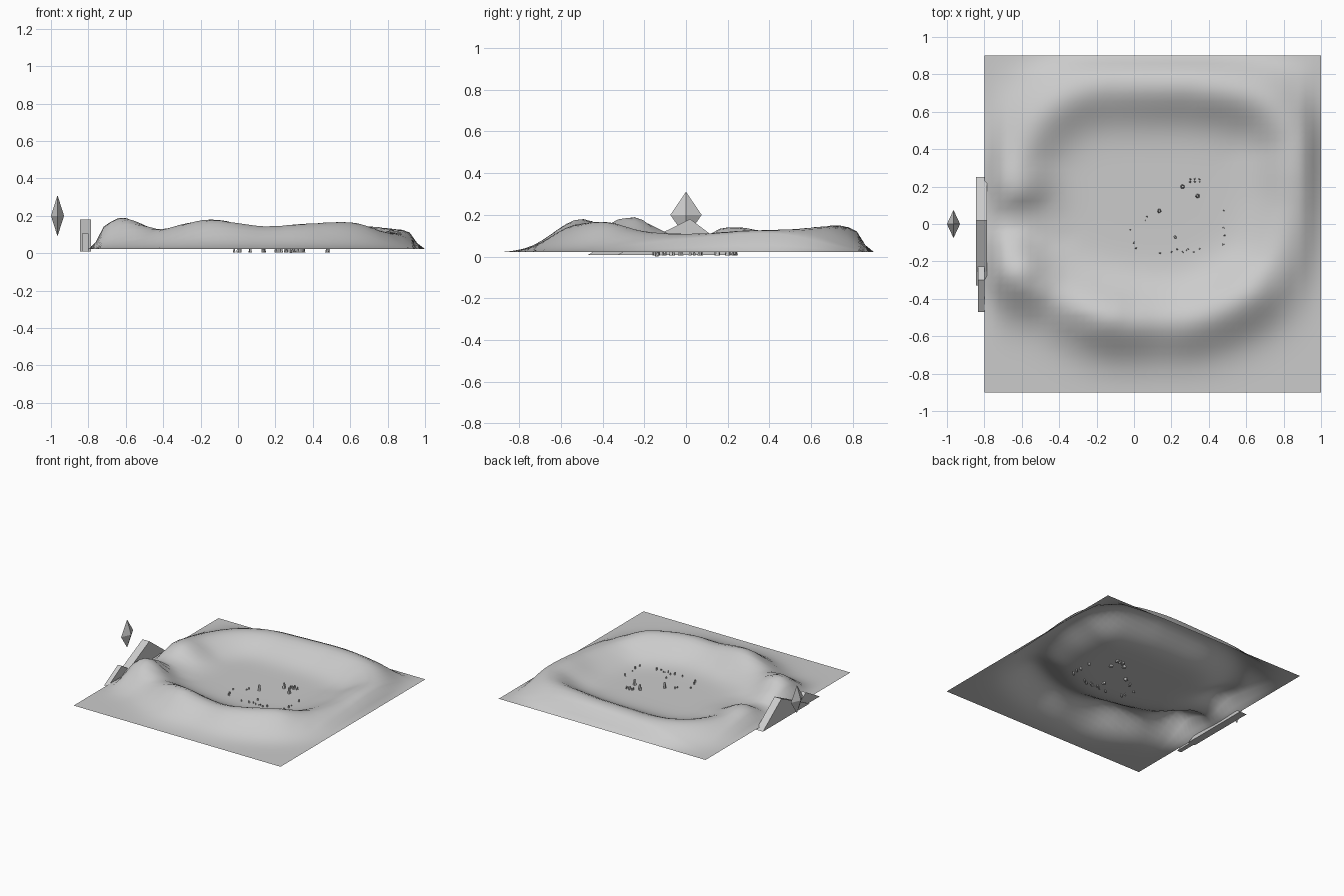
import bpy, bmesh, math, random
from mathutils import Vector

if "Cube" in bpy.data.objects:
    bpy.data.objects.remove(bpy.data.objects["Cube"])

random.seed(4)

# crest of the crater rim: x, y, height
CREST = [(-.62, -.25, .19), (-.42, -.38, .13), (-.15, -.5, .18), (.12, -.52, .145),
         (.35, -.5, .157), (.6, -.38, .165), (.75, -.2, .12), (.83, .05, .11),
         (.85, .28, .125), (.83, .48, .13), (.68, .66, .145), (.4, .73, .15),
         (.1, .74, .14), (-.25, .72, .13), (-.47, .6, .125), (-.6, .4, .12),
         (-.63, .2, .14), (-.64, 0, .07)]
BASE = .022


def crest_points(steps=8):
    pts, n = [], len(CREST)
    for i in range(n):
        a, b, c, d = (Vector(CREST[(i + k) % n]) for k in (-1, 0, 1, 2))
        for s in range(steps):
            t = s / steps
            pts.append(.5 * (2 * b + (c - a) * t + (2 * a - 5 * b + 4 * c - d) * t * t
                             + (3 * b - a - 3 * c + d) * t ** 3))
    return pts


RIM = crest_points()


def ground(x, y):
    c = min(RIM, key=lambda p: (p.x - x) ** 2 + (p.y - y) ** 2)
    d = math.hypot(c.x - x, c.y - y)
    edge = min(x + .8, 1 - x, y + .9, .9 - y)
    fade = max(0, min(1, edge / .09))
    fade = fade * fade * (3 - 2 * fade)
    return BASE + (c.z - BASE) * math.exp(-(d / .175) ** 2) * fade


def make_object(name, bm, smooth=False):
    bmesh.ops.recalc_face_normals(bm, faces=bm.faces)
    mesh = bpy.data.meshes.new(name)
    bm.to_mesh(mesh)
    bm.free()
    if smooth:
        mesh.polygons.foreach_set("use_smooth", [True] * len(mesh.polygons))
    obj = bpy.data.objects.new(name, mesh)
    bpy.context.collection.objects.link(obj)
    return obj


# crater terrain sheet
bm = bmesh.new()
bmesh.ops.create_grid(bm, x_segments=44, y_segments=44, size=.9)
for v in bm.verts:
    v.co.x += .1
    v.co.z = ground(v.co.x, v.co.y)
make_object("crater_terrain", bm, True)


# triangular slabs standing at the entrance
def slab(name, x0, x1, y0, y1, peak, top):
    bm = bmesh.new()
    face = bm.faces.new([bm.verts.new((x0, y, z)) for y, z in
                         ((y0, .008), (y1, .008), (peak, top))])
    ext = bmesh.ops.extrude_face_region(bm, geom=[face])
    for v in ext["geom"]:
        if isinstance(v, bmesh.types.BMVert):
            v.co.x = x1
    make_object(name, bm)


slab("large_entrance_slab", -.845, -.785, -.33, .25, .02, .18)
slab("small_entrance_slab", -.835, -.8, -.47, -.15, -.3, .105)


# floating crystal: stretched octahedron
bm = bmesh.new()
bmesh.ops.create_cone(bm, segments=4, radius1=1, radius2=0, depth=1, cap_ends=False)
bmesh.ops.translate(bm, verts=bm.verts, vec=(0, 0, .5))
geo = bmesh.ops.duplicate(bm, geom=bm.verts[:] + bm.edges[:] + bm.faces[:])["geom"]
bmesh.ops.scale(bm, vec=(1, 1, -1), verts=[g for g in geo if isinstance(g, bmesh.types.BMVert)])
bmesh.ops.remove_doubles(bm, verts=bm.verts, dist=.001)
bmesh.ops.scale(bm, vec=(.035, .075, .11), verts=bm.verts)
bmesh.ops.translate(bm, verts=bm.verts, vec=(-.965, 0, .2))
make_object("floating_crystal", bm)


# standing stones on the crater floor: x, y, radius, height
def stone(name, x, y, r, h):
    bm = bmesh.new()
    bmesh.ops.create_cone(bm, segments=5, radius1=r, radius2=r * .45, depth=h, cap_ends=True)
    turn = random.uniform(0, 6)
    for v in bm.verts:
        a, b = v.co.x, v.co.y * .8
        lean = .004 * random.uniform(-1, 1)
        v.co = (x + a * math.cos(turn) - b * math.sin(turn) + lean,
                y + a * math.sin(turn) + b * math.cos(turn), v.co.z + h / 2 + .004)
    make_object(name, bm)


for i, (x, y) in enumerate([(.26, .2), (.34, .15), (.135, .07), (.22, -.07)]):
    stone(f"large_stone_{i}", x, y, .015, .06 if i < 3 else .03)
small = [(-.02, -.03), (0, -.1), (.01, -.13), (.06, .02), (.07, .04), (.14, -.155),
         (.48, .07), (.48, -.02), (.485, -.06), (.475, -.11)]
small += [(.2 + .03 * k, -.15 + .015 * (k % 2)) for k in range(6)]
small += [(.3 + .025 * k, .225 + .015 * (j)) for k in range(3) for j in range(2)]
for i, (x, y) in enumerate(small):
    stone(f"small_stone_{i}", x, y, .008, random.uniform(.028, .045))

# lowest buried stone tip reaching ground level
stone("buried_stone", .28, -.14, .01, .03)
bpy.data.objects["buried_stone"].location.z = -.004
